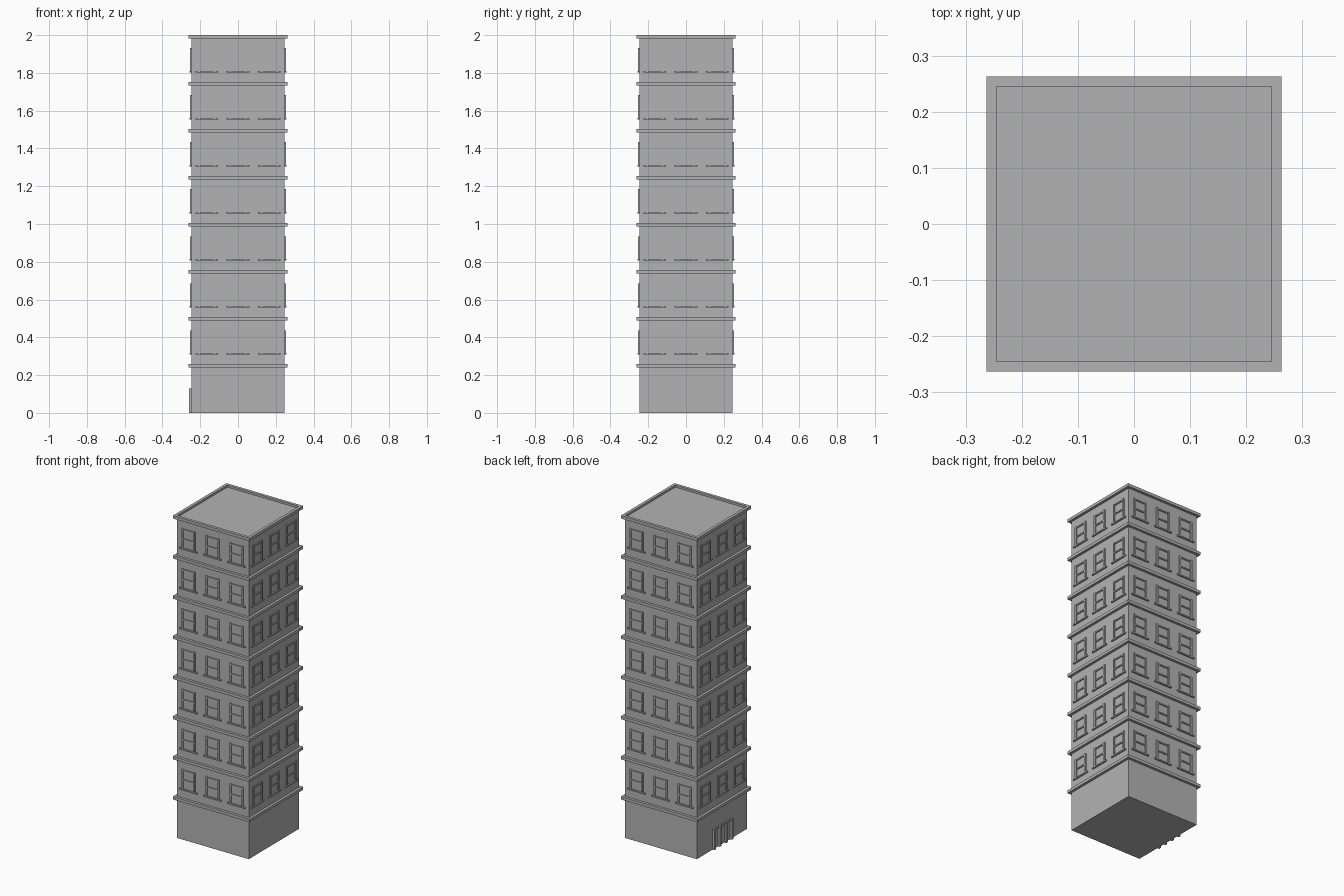
import bpy, bmesh, math
from mathutils import Matrix, Vector

if "Cube" in bpy.data.objects:
    bpy.data.objects.remove(bpy.data.objects["Cube"])

WALL = 0.247      # half width of the tower
BAND = 0.263      # half width of the ledges
FLOOR = 0.249     # storey height
FLOORS = 8

stone = bpy.data.materials.new("grey stone")
stone.diffuse_color = (0.45, 0.45, 0.45, 1)
stone.use_nodes = True
stone.node_tree.nodes["Principled BSDF"].inputs["Base Color"].default_value = stone.diffuse_color


def add_box(bm, lo, hi, rot=None):
    """Box between two corners, optionally turned about the tower axis."""
    lo, hi = Vector(lo), Vector(hi)
    m = Matrix.Translation((lo + hi) / 2) @ Matrix.Diagonal((*(hi - lo), 1))
    if rot is not None:
        m = Matrix.Rotation(rot, 4, 'Z') @ m
    bmesh.ops.create_cube(bm, size=1, matrix=m)


def finish(bm, name):
    mesh = bpy.data.meshes.new(name)
    bm.to_mesh(mesh)
    bm.free()
    mesh.materials.append(stone)
    obj = bpy.data.objects.new(name, mesh)
    bpy.context.collection.objects.link(obj)
    return obj


# tower walls with flat roof
bm = bmesh.new()
add_box(bm, (-WALL, -WALL, 0), (WALL, WALL, 1.987))
finish(bm, "tower_walls")

# ledge above each storey except the top one
bm = bmesh.new()
for k in range(1, FLOORS):
    z = k * FLOOR
    add_box(bm, (-BAND, -BAND, z - 0.009), (BAND, BAND, z + 0.009))
finish(bm, "storey_ledges")

# raised rim around the roof: one mitred side, repeated four times
bm = bmesh.new()
inner, z0, z1 = 0.245, 1.982, 2.0
for i in range(4):
    rot = Matrix.Rotation(i * math.pi / 2, 3, 'Z')
    ring = []
    for s in (-1, 1):
        profile = ((BAND, z0), (BAND, z1), (inner, z1), (inner, z0))
        ring.append([bm.verts.new(rot @ Vector((s * r, -r, z))) for r, z in profile])
    for a in range(4):
        b = (a + 1) % 4
        bm.faces.new((ring[0][a], ring[1][a], ring[1][b], ring[0][b]))
bmesh.ops.remove_doubles(bm, verts=bm.verts, dist=1e-5)
bmesh.ops.recalc_face_normals(bm, faces=bm.faces)
finish(bm, "roof_rim")

# window frames: two posts, head bar, middle bar and a wider sill
bm = bmesh.new()
back, front = -WALL + 0.005, -WALL - 0.007
for side in range(4):
    rot = side * math.pi / 2
    for k in range(1, FLOORS):
        z = k * FLOOR
        for cx in (-0.165, 0, 0.165):
            for px in (cx - 0.041, cx + 0.041):
                add_box(bm, (px - 0.005, front, z + 0.065),
                        (px + 0.005, back, z + 0.188), rot)
            for bz in (0.122, 0.181):
                add_box(bm, (cx - 0.041, front + 0.001, z + bz - 0.004),
                        (cx + 0.041, back, z + bz + 0.004), rot)
            add_box(bm, (cx - 0.06, front - 0.002, z + 0.060),
                    (cx + 0.06, back, z + 0.068), rot)
finish(bm, "window_frames")

# entrance on the left side: four posts and a head bar
bm = bmesh.new()
for y in (-0.085, -0.03, 0.03, 0.085):
    add_box(bm, (-WALL - 0.013, y - 0.008, 0), (-WALL + 0.005, y + 0.008, 0.128))
add_box(bm, (-WALL - 0.007, -0.085, 0.116), (-WALL + 0.005, 0.085, 0.126))
finish(bm, "entrance_frame")
